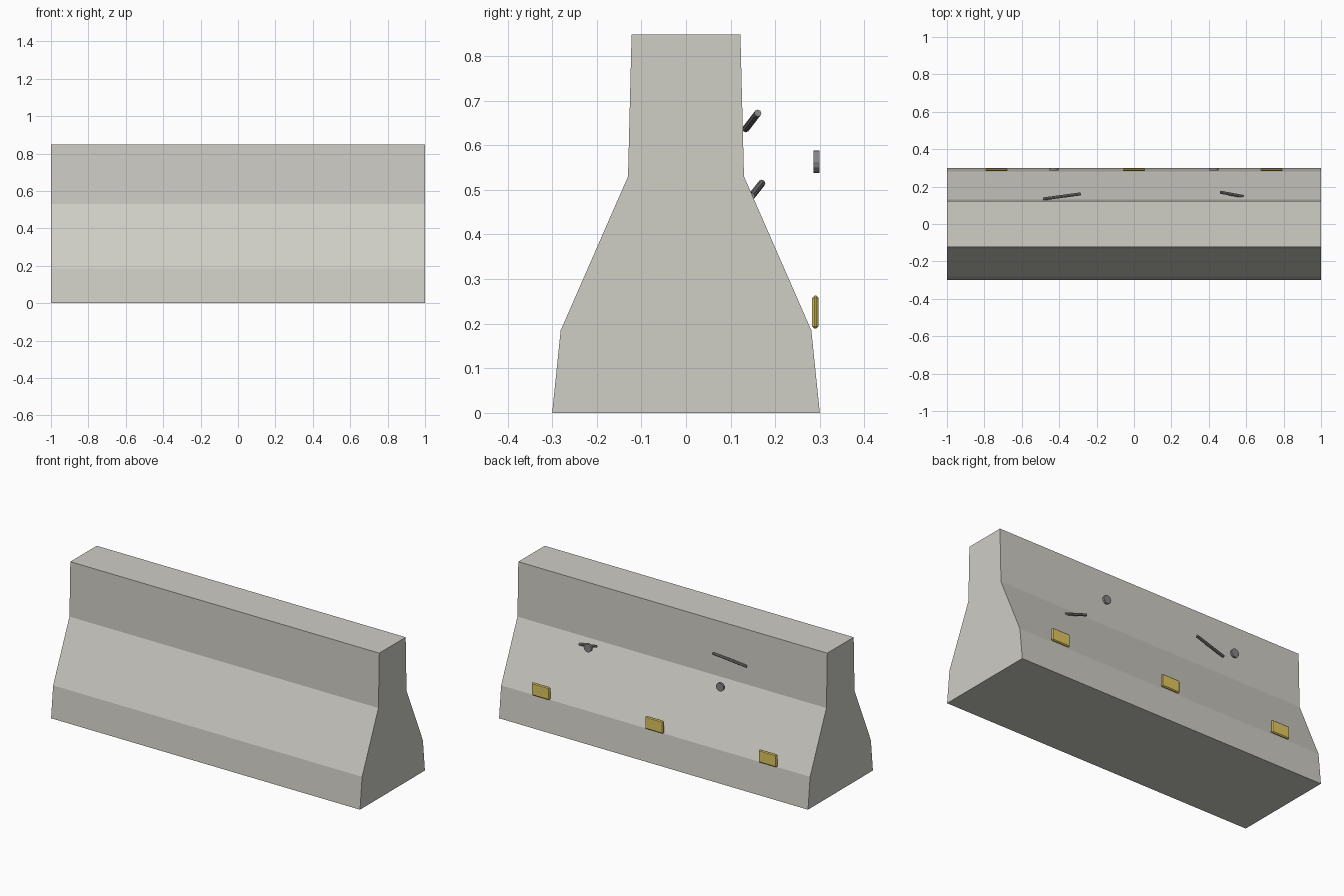
import bpy, bmesh
from mathutils import Vector

if "Cube" in bpy.data.objects:
    bpy.data.objects.remove(bpy.data.objects["Cube"])


def material(name, rgb):
    m = bpy.data.materials.new(name)
    m.diffuse_color = (*rgb, 1)
    m.use_nodes = True
    m.node_tree.nodes["Principled BSDF"].inputs["Base Color"].default_value = m.diffuse_color
    return m


concrete = material("concrete", (0.62, 0.61, 0.56))
steel = material("steel", (0.24, 0.24, 0.24))
amber = material("amber", (0.75, 0.57, 0.12))


def finish(bm, name, mat):
    bmesh.ops.recalc_face_normals(bm, faces=bm.faces[:])
    mesh = bpy.data.meshes.new(name)
    bm.to_mesh(mesh)
    bm.free()
    mesh.materials.append(mat)
    obj = bpy.data.objects.new(name, mesh)
    bpy.context.collection.objects.link(obj)
    return obj


def rod(name, start, end, radius, sides, mat):
    a, b = Vector(start), Vector(end)
    bm = bmesh.new()
    bmesh.ops.create_cone(bm, cap_ends=True, segments=sides,
                          radius1=radius, radius2=radius, depth=(b - a).length)
    obj = finish(bm, name, mat)
    obj.rotation_mode = 'QUATERNION'
    obj.rotation_quaternion = (b - a).to_track_quat('Z', 'Y')
    obj.location = (a + b) / 2
    return obj


# Concrete barrier: mirrored half profile extruded along x
half = [(0.30, 0), (0.281, 0.185), (0.13, 0.53), (0.122, 0.848)]
profile = half + [(-y, z) for y, z in reversed(half)]
bm = bmesh.new()
face = bm.faces.new([bm.verts.new((-1, y, z)) for y, z in profile])
ext = bmesh.ops.extrude_face_region(bm, geom=[face])
bmesh.ops.translate(bm, vec=(2, 0, 0),
                    verts=[v for v in ext["geom"] if isinstance(v, bmesh.types.BMVert)])
finish(bm, "barrier_body", concrete)

# Chamfered reflectors along the back
for i, x in enumerate((-0.735, 0, 0.735)):
    bm = bmesh.new()
    bmesh.ops.create_cube(bm, size=1)
    bmesh.ops.scale(bm, vec=(0.117, 0.014, 0.074), verts=bm.verts)
    bmesh.ops.bevel(bm, geom=bm.edges[:], offset=0.005, segments=1,
                    affect='EDGES', profile=0.5)
    obj = finish(bm, f"reflector_{i + 1}", amber)
    obj.location = (x, 0.29, 0.226)

# Round bolt plates
for side, x in (("left", -0.428), ("right", 0.428)):
    rod(f"bolt_disc_{side}", (x, 0.286, 0.563), (x, 0.299, 0.563), 0.025, 12, steel)

# Exposed reinforcing bars
rod("rebar_left", (-0.486, 0.134, 0.637), (-0.286, 0.161, 0.672), 0.008, 8, steel)
rod("rebar_right", (0.462, 0.170, 0.515), (0.585, 0.147, 0.486), 0.008, 8, steel)
